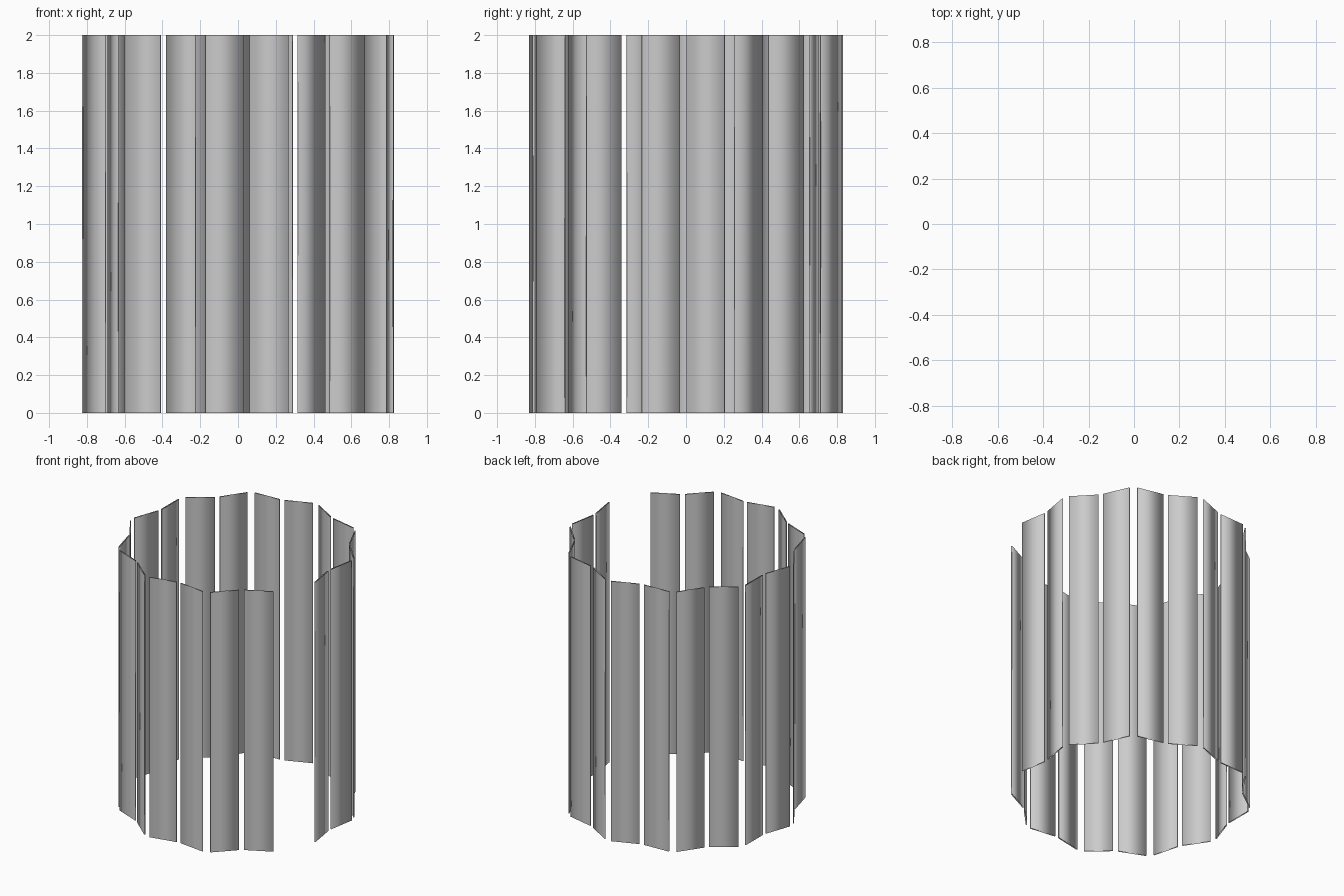
import bpy, bmesh
from math import radians
from mathutils import Vector, Matrix

if "Cube" in bpy.data.objects:
    bpy.data.objects.remove(bpy.data.objects["Cube"])

COUNT, PITCH, START = 20, 17.05, -17.4   # slats round the ring, opening at front right
RADIUS, WIDTH, THICK, HEIGHT, TILT = 0.80, 0.205, 0.008, 2.0, 18.0


def slat_section(i):
    """Thin rectangular section, tilted alternately to make a zigzag ring."""
    tilt = TILT if i % 2 == 0 else -TILT
    m = (Matrix.Rotation(radians(START + PITCH * (i + 0.5)), 4, 'Z')
         @ Matrix.Translation((RADIUS, 0, 0))
         @ Matrix.Rotation(radians(tilt), 4, 'Z'))
    t, w = THICK / 2, WIDTH / 2
    return [m @ Vector((x, y, 0)) for x, y in ((t, -w), (t, w), (-t, w), (-t, -w))]


sections = [slat_section(i) for i in range(COUNT)]
points = [p for s in sections for p in s]
centre = Vector([(min(p[k] for p in points) + max(p[k] for p in points)) / 2 for k in (0, 1)] + [0])

# Upright slats: thin sleeves open at the top and bottom
for i, section in enumerate(sections):
    bm = bmesh.new()
    low = [bm.verts.new(p - centre) for p in section]
    high = [bm.verts.new(p - centre + Vector((0, 0, HEIGHT))) for p in section]
    for k in range(4):
        n = (k + 1) % 4
        bm.faces.new((low[k], low[n], high[n], high[k])).smooth = True
    mesh = bpy.data.meshes.new(f"slat_{i + 1}")
    bm.to_mesh(mesh)
    bm.free()
    bpy.context.collection.objects.link(bpy.data.objects.new(f"slat_{i + 1}", mesh))
